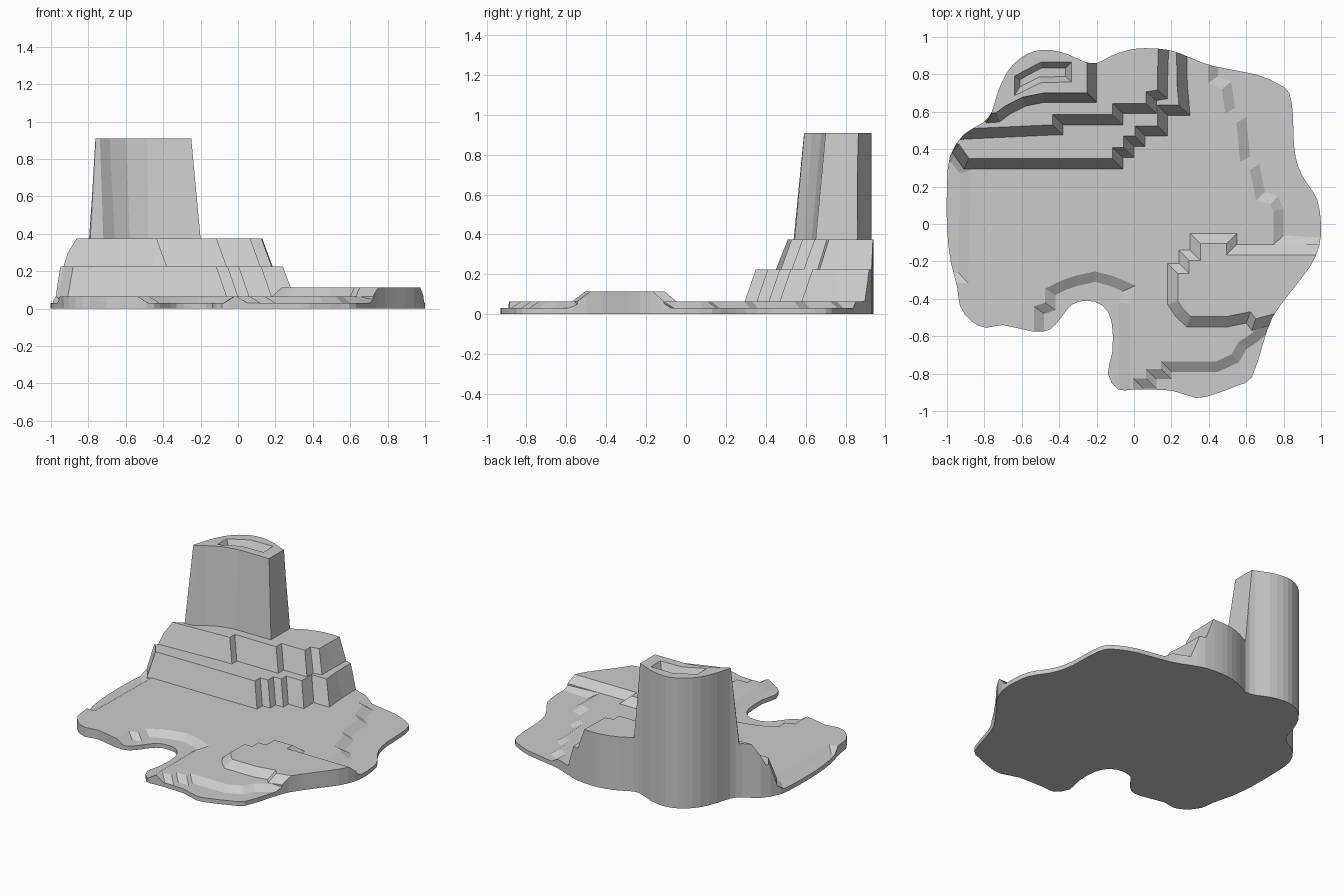
import bpy, bmesh
from mathutils import Vector

if "Cube" in bpy.data.objects:
    bpy.data.objects.remove(bpy.data.objects["Cube"])


def inset(path, d):
    """Offset a closed 2D path inwards by d with mitred corners."""
    p = [Vector(q) for q in path]
    n = len(p)
    area = sum(p[i - 1].x * p[i].y - p[i].x * p[i - 1].y for i in range(n))
    s = 1 if area > 0 else -1
    out = []
    for i in range(n):
        a = (p[i] - p[i - 1]).normalized()
        b = (p[(i + 1) % n] - p[i]).normalized()
        na, nb = Vector((-a.y, a.x)) * s, Vector((-b.y, b.x)) * s
        out.append(p[i] + (na + nb) * d / max(0.3, 1 + na.dot(nb)))
    return out


def loft(name, rings):
    """Closed solid through a stack of (path, z) rings."""
    bm = bmesh.new()
    loops = [[bm.verts.new((x, y, z)) for x, y in path] for path, z in rings]
    for lo, hi in zip(loops, loops[1:]):
        n = len(lo)
        for i in range(n):
            j = (i + 1) % n
            bm.faces.new((lo[i], lo[j], hi[j], hi[i]))
    bm.faces.new(loops[0])
    bm.faces.new(loops[-1])
    bmesh.ops.recalc_face_normals(bm, faces=bm.faces)
    me = bpy.data.meshes.new(name)
    bm.to_mesh(me)
    bm.free()
    ob = bpy.data.objects.new(name, me)
    bpy.context.collection.objects.link(ob)
    return ob


def tier(name, path, z_skirt, z_edge, z_flat, slope):
    """Plateau with a vertical skirt and a sloping bank."""
    return loft(name, [(path, z_skirt), (path, z_edge), (inset(path, slope), z_flat)])


def combine(target, tool, operation):
    tool.hide_render = True
    m = target.modifiers.new(operation, 'BOOLEAN')
    m.operation, m.object, m.solver = operation, tool, 'EXACT'
    bpy.context.view_layer.objects.active = target
    bpy.ops.object.modifier_apply(modifier=m.name)
    bpy.data.objects.remove(tool)


def smooth_loop(pts, steps=2):
    """Catmull-Rom curve through a closed list of points."""
    p = [Vector(q) for q in pts]
    n = len(p)
    out = []
    for i in range(n):
        a, b, c, d = p[i - 1], p[i], p[(i + 1) % n], p[(i + 2) % n]
        for k in range(steps):
            t = k / steps
            out.append(0.5 * (2 * b + (c - a) * t + (2 * a - 5 * b + 4 * c - d) * t * t
                              + (3 * b - a - 3 * c + d) * t ** 3))
    return out


# Coastline
coast = [(-1, .2), (-.985, .36), (-.91, .48), (-.81, .54), (-.76, .60), (-.73, .70),
         (-.68, .81), (-.61, .885), (-.53, .925), (-.45, .93), (-.36, .91), (-.27, .87),
         (-.20, .86), (-.12, .90), (-.03, .93), (.06, .94), (.19, .93), (.30, .89),
         (.42, .845), (.65, .80), (.77, .75), (.83, .70), (.85, .58), (.855, .42),
         (.88, .30), (.93, .21), (.98, .13), (1, .0), (.99, -.12), (.94, -.23),
         (.84, -.36), (.74, -.50), (.69, -.64), (.63, -.82), (.55, -.865), (.43, -.91),
         (.33, -.93), (.20, -.89), (.0, -.885), (-.085, -.885), (-.14, -.80),
         (-.115, -.68), (-.12, -.52), (-.17, -.435), (-.25, -.41), (-.33, -.43),
         (-.39, -.50), (-.45, -.565), (-.54, -.575), (-.70, -.54), (-.79, -.555),
         (-.87, -.52), (-.93, -.44), (-.945, -.34), (-.98, -.20), (-1, -.02)]

# Main plain, with paths running past the coast where they get trimmed
plain = [(.45, 1.1), (.45, .79), (.52, .76), (.54, .62), (.60, .57), (.62, .36),
         (.67, .32), (.70, .17), (.77, .15), (.80, .08), (.80, -.06), (1.1, -.08),
         (1.1, -.50), (.72, -.58), (.66, -.63), (.60, -.67), (.56, -.74), (.45, -.79),
         (.20, -.79), (.20, -.83), (.12, -.83), (.12, -.88), (.05, -.88), (.05, -1.1),
         (-.06, -1.1), (-.08, -.80), (-.08, -.42), (-.06, -.36), (-.13, -.33),
         (-.21, -.31), (-.30, -.33), (-.36, -.35), (-.42, -.38), (-.42, -.46),
         (-.48, -.48), (-.48, -.55), (-.50, -1.1), (-1.1, -1.1), (-1.1, -.26),
         (-.94, -.26), (-.93, .27), (-.98, .33), (-1.1, .35), (-1.1, 1.1)]

# Low hill by the right-hand shore
hill = [(1.1, -.11), (.55, -.11), (.55, -.05), (.30, -.05), (.30, -.14), (.24, -.14),
        (.24, -.21), (.18, -.21), (.18, -.43), (.22, -.49), (.28, -.55), (.50, -.55),
        (.60, -.53), (.63, -.57), (.70, -.55), (1.1, -.45)]

# Two mountain terraces
terrace_low = [(-1.1, 1.1), (-1.1, .43), (-.97, .38), (-.91, .295), (-.06, .295),
               (-.06, .355), (.0, .355), (.0, .415), (.06, .415), (.06, .47),
               (.18, .47), (.18, .58), (.30, .58), (.285, .75), (.28, 1.1)]
terrace_high = [(-1.1, 1.1), (-1.1, .44), (-.88, .455), (-.45, .475), (-.38, .475),
                (-.38, .53), (-.06, .53), (-.06, .59), (.06, .59), (.12, .59),
                (.12, .66), (.18, .67), (.18, .78), (.19, 1.1)]

# Tall peak and its crater
peak = [(-.20, 1.1), (-.20, .65), (-.48, .65), (-.58, .63), (-.66, .59), (-.72, .545),
        (-.79, .54), (-.82, .60), (-.95, 1.1)]
crater = [(-.64, .685), (-.50, .755), (-.335, .76), (-.335, .865), (-.50, .865), (-.64, .79)]

square = [(-1.3, -1.3), (1.3, -1.3), (1.3, 1.3), (-1.3, 1.3)]
island = loft("island", [(square, 0), (square, .03)])
for name, path, z_edge, z_flat, slope in [
        ("plain", plain, .03, .065, .055),
        ("hill", hill, .065, .113, .055),
        ("terrace_low", terrace_low, .065, .225, .055),
        ("terrace_high", terrace_high, .225, .375, .055),
        ("peak", peak, .375, .91, .05)]:
    combine(island, tier(name, path, .015, z_edge, z_flat, slope), 'UNION')
combine(island, tier("crater", crater, .96, .91, .85, .03), 'DIFFERENCE')

# Trim everything to the coastline
c = smooth_loop(coast)
combine(island, loft("coast_cutter", [(c, -.1), (c, 1.2)]), 'INTERSECT')
